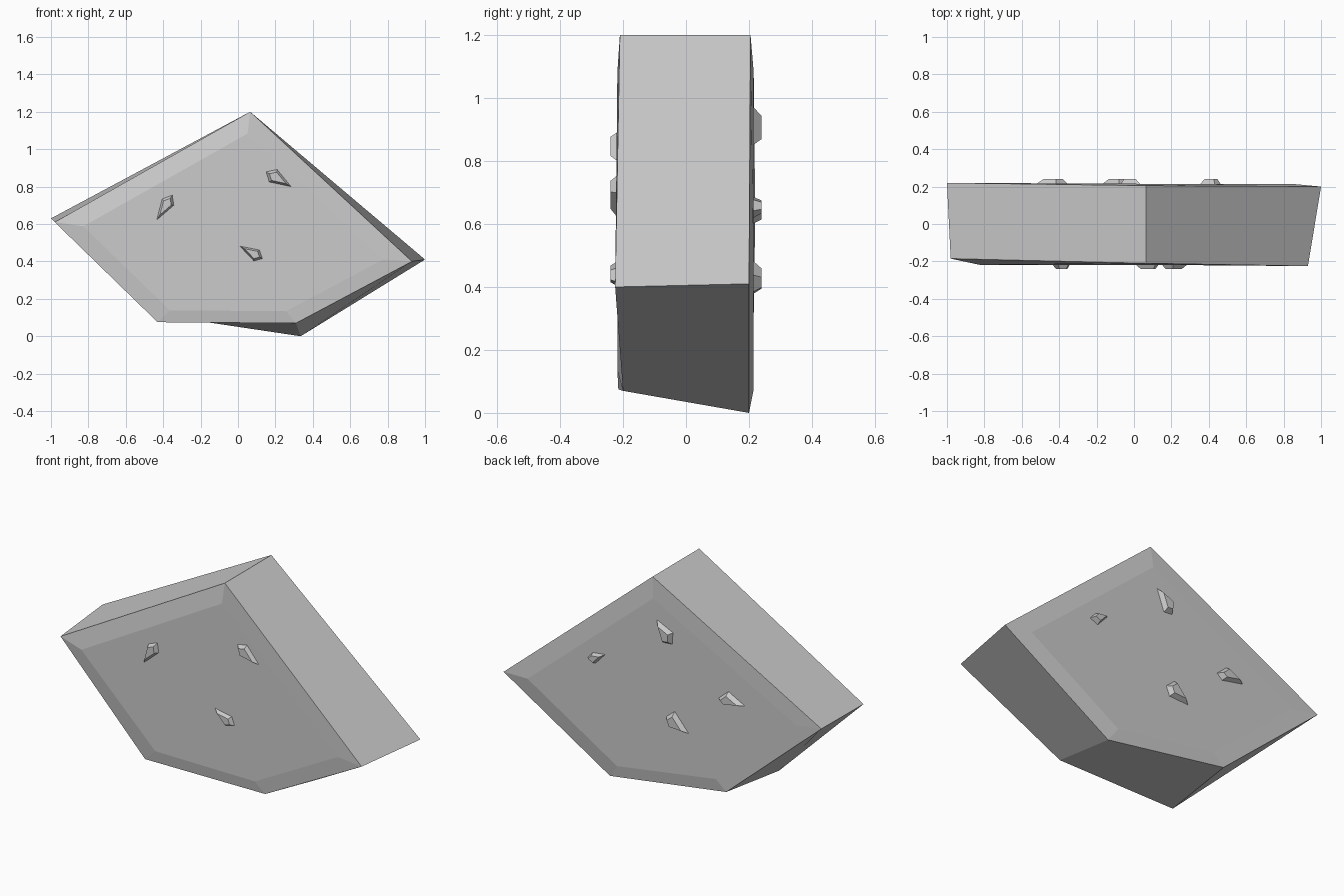
import bpy, bmesh
from mathutils import Vector

cube = bpy.data.objects.get("Cube")
if cube:
    bpy.data.objects.remove(cube, do_unlink=True)

stone = bpy.data.materials.new("grey_stone")
stone.use_nodes = True
GREY = (0.6, 0.6, 0.6, 1)
stone.diffuse_color = GREY
stone.node_tree.nodes["Principled BSDF"].inputs["Base Color"].default_value = GREY


def finish(name, bm):
    bmesh.ops.recalc_face_normals(bm, faces=bm.faces)
    mesh = bpy.data.meshes.new(name)
    bm.to_mesh(mesh)
    bm.free()
    mesh.materials.append(stone)
    ob = bpy.data.objects.new(name, mesh)
    bpy.context.collection.objects.link(ob)


def loft(bm, rings):
    """Join rings of equal length with quads and cap both ends."""
    loops = [[bm.verts.new(p) for p in ring] for ring in rings]
    for a, b in zip(loops, loops[1:]):
        for i in range(len(a)):
            j = (i + 1) % len(a)
            bm.faces.new((a[i], a[j], b[j], b[i]))
    bm.faces.new(loops[0])
    bm.faces.new(loops[-1])


def shrink(ring, y, scale):
    """Scaled copy of a ring, laid flat at depth y."""
    c = sum((Vector(p) for p in ring), Vector()) / len(ring)
    out = [c.lerp(Vector(p), scale) for p in ring]
    return [(p.x, y, p.z) for p in out]


# Five-sided slab with a slightly raised panel on each broad face
front = [(-0.98, -0.185, 0.61), (0.065, -0.21, 1.2), (0.93, -0.225, 0.4),
         (0.31, -0.2, 0.07), (-0.43, -0.215, 0.075)]
back = [(-1.0, 0.22, 0.63), (0.065, 0.205, 1.2), (1.0, 0.2, 0.41),
        (0.335, 0.2, 0.0), (-0.4, 0.212, 0.11)]
bm = bmesh.new()
loft(bm, [shrink(front, -0.218, 0.84), front, back, shrink(back, 0.215, 0.84)])
finish("slab", bm)


# Small kite-shaped chips, as (x, z) outlines
def chip(name, outline, side):
    base = [(x, side * 0.205, z) for x, z in outline]
    bm = bmesh.new()
    loft(bm, [base, shrink(base, side * 0.24, 0.55)])
    finish(name, bm)


front_chips = [
    [(0.14, 0.885), (0.21, 0.9), (0.3, 0.79), (0.16, 0.82)],
    [(-0.41, 0.74), (-0.345, 0.765), (-0.335, 0.7), (-0.445, 0.605)],
    [(-0.005, 0.49), (0.12, 0.465), (0.14, 0.41), (0.085, 0.395)],
]
back_chips = [
    [(0.04, 0.98), (-0.075, 0.926), (-0.07, 0.85), (-0.01, 0.845)],
    [(0.47, 0.64), (0.434, 0.68), (0.346, 0.69), (0.415, 0.615)],
    [(-0.346, 0.63), (-0.415, 0.69), (-0.535, 0.627), (-0.384, 0.597)],
    [(-0.02, 0.44), (-0.08, 0.49), (-0.18, 0.373), (-0.044, 0.38)],
]
for label, side, chips in (("front", -1, front_chips), ("back", 1, back_chips)):
    for n, outline in enumerate(chips, 1):
        chip(f"{label}_chip_{n}", outline, side)
